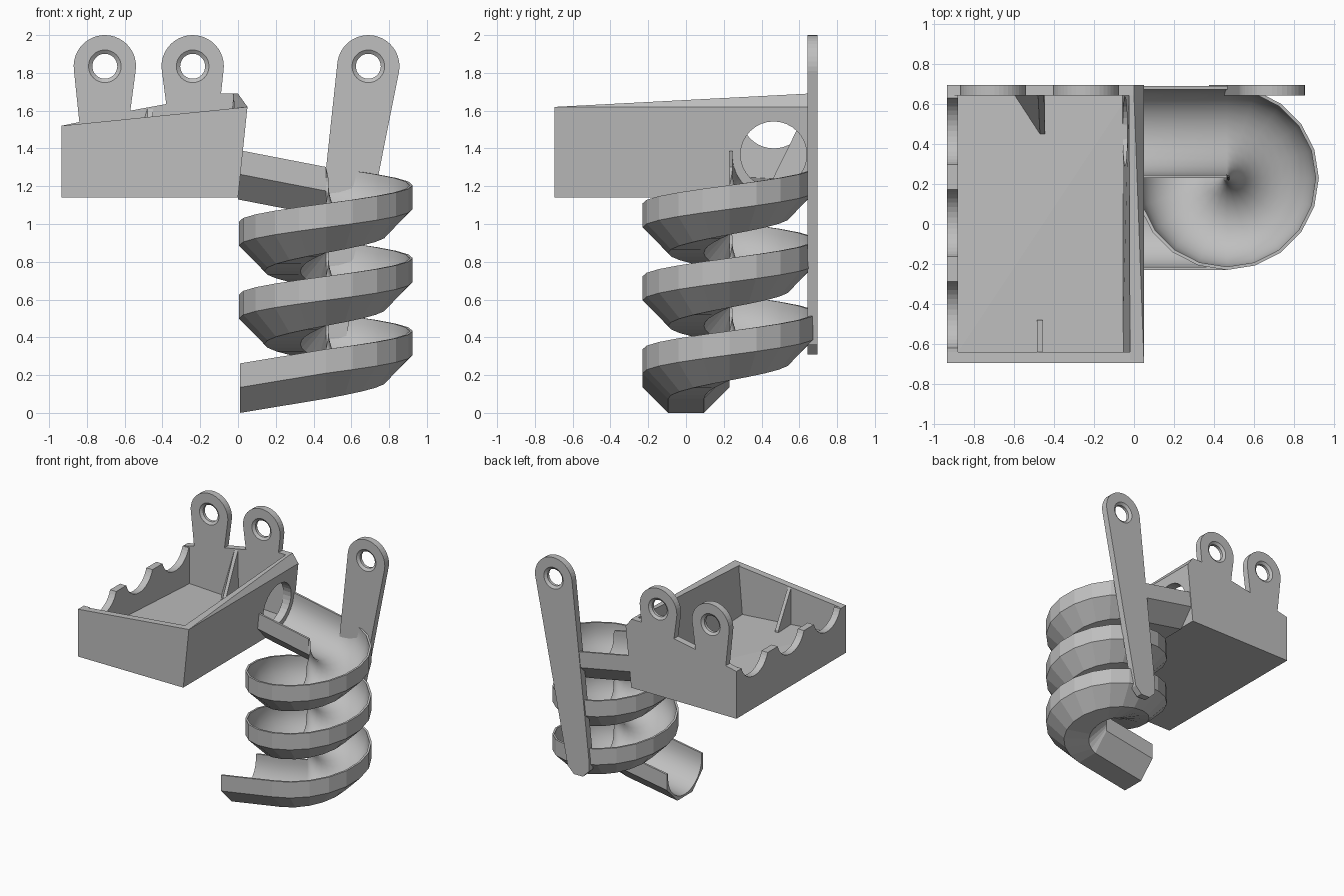
import bpy, bmesh
from math import sin, cos, pi, radians
from mathutils import Vector

cube = bpy.data.objects.get("Cube")
if cube:
    bpy.data.objects.remove(cube, do_unlink=True)

grey = bpy.data.materials.new("light grey plastic")
grey.use_nodes = True
COLOUR = (0.52, 0.52, 0.52, 1)
grey.diffuse_color = COLOUR
grey.node_tree.nodes["Principled BSDF"].inputs["Base Color"].default_value = COLOUR


def finish(name, bm):
    bmesh.ops.recalc_face_normals(bm, faces=bm.faces)
    mesh = bpy.data.meshes.new(name)
    bm.to_mesh(mesh)
    bm.free()
    mesh.materials.append(grey)
    obj = bpy.data.objects.new(name, mesh)
    bpy.context.collection.objects.link(obj)
    return obj


def prism(name, outline, axis, start, end):
    """Extrude an outline along axis 0 (x, outline is y-z) or 1 (y, outline is x-z)."""
    bm = bmesh.new()
    put = lambda p, d: (d, p[0], p[1]) if axis == 0 else (p[0], d, p[1])
    a = [bm.verts.new(put(p, start)) for p in outline]
    b = [bm.verts.new(put(p, end)) for p in outline]
    bm.faces.new(a)
    bm.faces.new(b)
    for i in range(len(a)):
        j = (i + 1) % len(a)
        bm.faces.new((a[i], a[j], b[j], b[i]))
    return finish(name, bm)


def hull(name, points):
    bm = bmesh.new()
    for p in points:
        bm.verts.new(p)
    out = bmesh.ops.convex_hull(bm, input=bm.verts)
    loose = [v for v in bm.verts if not v.link_faces]
    bmesh.ops.delete(bm, geom=loose, context='VERTS')
    bmesh.ops.dissolve_limit(bm, angle_limit=radians(0.5), verts=bm.verts, edges=bm.edges)
    return finish(name, bm)


def arc(cx, cz, r, a0, a1, n=24):
    angles = [radians(a0 + (a1 - a0) * i / n) for i in range(n + 1)]
    return [(cx + r * cos(a), cz + r * sin(a)) for a in angles]


def bore(obj, cutter):
    cutter.hide_render = True
    mod = obj.modifiers.new("bore", 'BOOLEAN')
    mod.operation = 'DIFFERENCE'
    mod.solver = 'EXACT'
    mod.object = cutter
    bpy.context.view_layer.objects.active = obj
    bpy.ops.object.modifier_apply(modifier=mod.name)
    bpy.data.objects.remove(cutter, do_unlink=True)


def screw_hole(obj, cx, cz):
    """Through hole, countersunk on both faces."""
    bm = bmesh.new()
    rings = []
    for y, r in ((BACK_IN - 0.01, 0.1), (BACK_IN + 0.015, 0.066),
                 (BACK_OUT - 0.015, 0.066), (BACK_OUT + 0.01, 0.1)):
        rings.append([bm.verts.new((x, y, z)) for x, z in arc(cx, cz, r, 0, 360, 32)[:-1]])
    for a, b in zip(rings, rings[1:]):
        for i in range(32):
            j = (i + 1) % 32
            bm.faces.new((a[i], a[j], b[j], b[i]))
    bm.faces.new(rings[0])
    bm.faces.new(rings[-1])
    bore(obj, finish("hole_cutter", bm))


LEFT, FRONT, BOTTOM = -0.935, -0.695, 1.14
BACK_IN, BACK_OUT = 0.642, 0.695
FRONT_IN, LEFT_IN = -0.64, -0.88
TAB_Z, TAB_R = 1.835, 0.165
TABS = (-0.705, -0.24)

# Back wall with two hanging tabs
outline = [(LEFT, BOTTOM), (LEFT, 1.52), (-0.84, 1.54)]
outline += arc(TABS[0], TAB_Z, TAB_R, 185, -10)
outline += [(-0.57, 1.6), (-0.38, 1.635)]
outline += arc(TABS[1], TAB_Z, TAB_R, 190, -8)
outline += [(-0.09, 1.69), (0, 1.69), (0.05, 1.62), (0, BOTTOM)]
back_wall = prism("back_wall", outline, 1, BACK_IN, BACK_OUT)
for x in TABS:
    screw_hole(back_wall, x, TAB_Z)

# Front wall with sloping top
prism("front_wall", [(LEFT, BOTTOM), (0, BOTTOM), (0.05, 1.62), (LEFT, 1.52)],
      1, FRONT, FRONT_IN)

# Left wall with three scallops
outline = [(FRONT_IN, BOTTOM), (FRONT_IN, 1.52)]
for y in (-0.455, 0.005, 0.465):
    outline += arc(y, 1.575, 0.175, 198, 342, 16)
outline += [(BACK_IN, 1.52), (BACK_IN, BOTTOM)]
prism("left_wall", outline, 0, LEFT, LEFT_IN)

# Leaning right wall with the round outlet
right_wall = hull("right_wall", [
    (0, FRONT, BOTTOM), (-0.06, FRONT, BOTTOM), (0.05, FRONT, 1.62), (-0.02, FRONT, 1.612),
    (0, BACK_IN, BOTTOM), (-0.06, BACK_IN, BOTTOM), (0.05, BACK_IN, 1.62),
    (0, BACK_IN, 1.69), (-0.025, BACK_IN, 1.69)])
bore(right_wall, prism("outlet_cutter", arc(0.464, 1.368, 0.175, 0, 360, 32)[:-1], 0, -0.2, 0.2))

# Floor falling towards the outlet
tops = ((LEFT_IN, FRONT_IN, 1.30), (-0.03, FRONT_IN, 1.23),
        (LEFT_IN, BACK_IN, 1.23), (-0.03, BACK_IN, 1.19))
hull("floor", [p for x, y, z in tops for p in ((x, y, z), (x, y, BOTTOM))])

# Ribs inside the tray
hull("back_rib", [(-0.6, BACK_IN, 1.2), (-0.47, 0.44, 1.2), (-0.445, 0.44, 1.2),
                  (-0.445, BACK_IN, 1.2), (-0.48, BACK_IN, 1.61), (-0.45, BACK_IN, 1.61)])
prism("front_rib", [(FRONT_IN, 1.2), (-0.48, 1.2), (-0.48, 1.28), (FRONT_IN, 1.56)],
      0, -0.485, -0.457)

# Tall tapered strut behind the spiral
foot = arc(0.47, 0.405, 0.103, 22.5, 337.5, 7)
head = arc(0.69, TAB_Z, TAB_R, 0, 360, 40)[:-1]
strut = hull("strut", [(x, y, z) for x, z in foot + head for y in (BACK_IN, BACK_OUT)])
screw_hole(strut, 0.69, TAB_Z)

# Spiral slide: half-octagon outside, round channel inside
AXIS_X, AXIS_Y, R = 0.465, 0.23, 0.23
START_Z, PITCH, TURNS, STEPS = 1.04, 0.386, 2.5, 20
RIM = 0.262
outer = [(-R, RIM), (-R, 0.135), (-0.095, 0), (0.095, 0), (R, 0.135), (R, RIM)]
inner = [(0.214, RIM)] + arc(0, R, 0.214, 0, -180, 14) + [(-0.214, RIM)]
section = outer + inner
end_z = START_Z - PITCH * TURNS

bm = bmesh.new()
rings = [[bm.verts.new((0, AXIS_Y + R + u, 1.13 + h)) for u, h in section]]
total = int(TURNS * STEPS)
for i in range(total + 1):
    a = pi / 2 - 2 * pi * i / STEPS
    z = START_Z - PITCH * i / STEPS
    rings.append([bm.verts.new((AXIS_X + (R + u) * cos(a), AXIS_Y + (R + u) * sin(a), z + h))
                  for u, h in section])
rings.append([bm.verts.new((0.01, AXIS_Y - R - u, h)) for u, h in section])
n = len(section)
for a, b in zip(rings, rings[1:]):
    for i in range(n):
        j = (i + 1) % n
        face = bm.faces.new((a[i], a[j], b[j], b[i]))
        face.smooth = len(outer) <= i < n - 1
bm.faces.new(rings[0])
bm.faces.new(rings[-1])
for e in bm.edges:
    if len({f.smooth for f in e.link_faces}) > 1:
        e.smooth = False
bmesh.ops.dissolve_degenerate(bm, dist=0.0005, edges=bm.edges)
finish("spiral_slide", bm)
